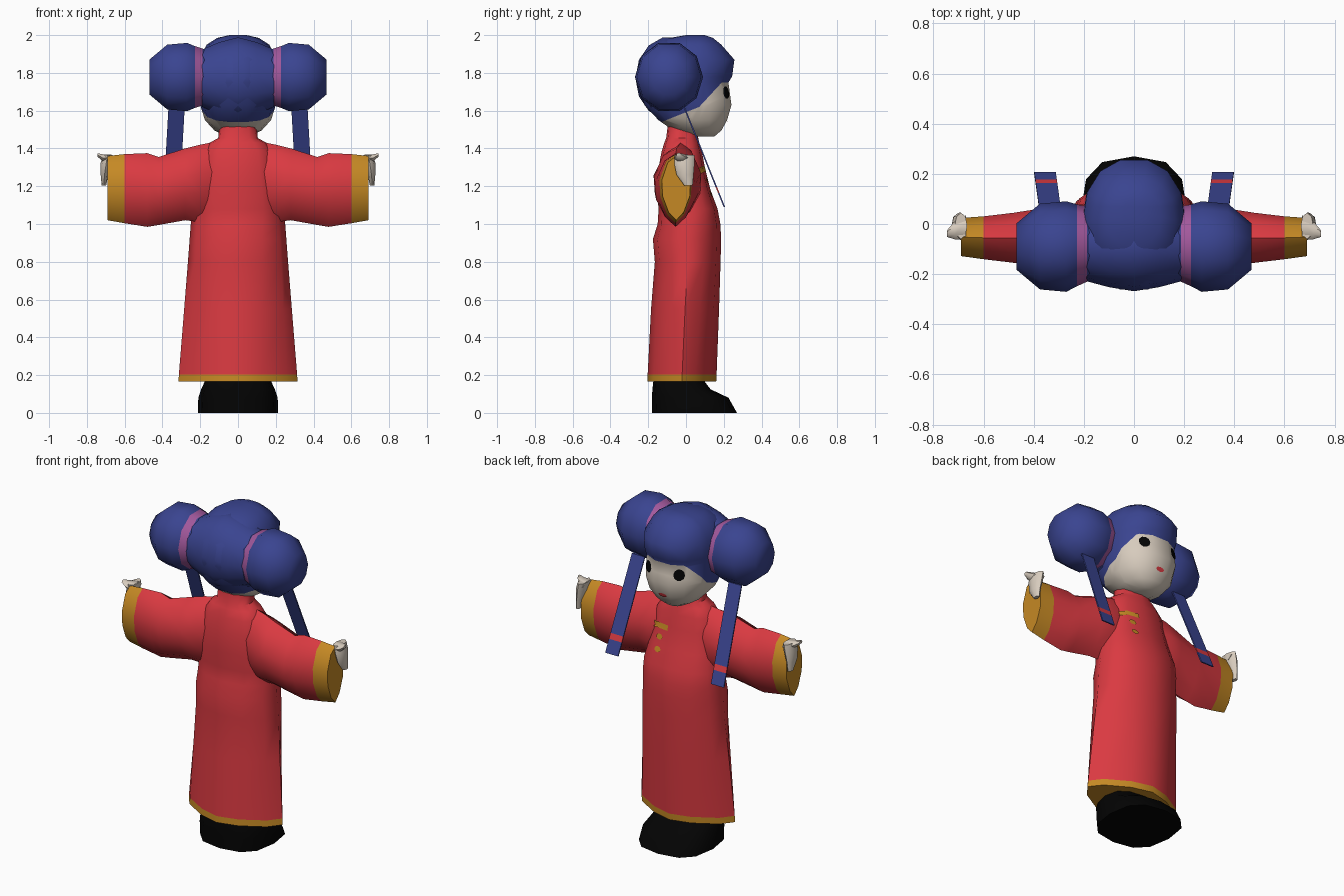
import bpy, bmesh, math
from mathutils import Vector
from mathutils.bvhtree import BVHTree

cube = bpy.data.objects.get("Cube")
if cube:
    bpy.data.objects.remove(cube, do_unlink=True)


def material(name, r, g, b):
    m = bpy.data.materials.new(name)
    m.use_nodes = True
    m.diffuse_color = (r, g, b, 1)
    bsdf = m.node_tree.nodes["Principled BSDF"]
    bsdf.inputs["Base Color"].default_value = (r, g, b, 1)
    bsdf.inputs["Roughness"].default_value = 0.9
    return m


RED = material("robe red", 0.70, 0.042, 0.053)
GOLD = material("trim gold", 0.56, 0.25, 0.018)
BLUE = material("hair blue", 0.042, 0.058, 0.28)
PINK = material("hair tie pink", 0.37, 0.10, 0.34)
SKIN = material("skin", 0.68, 0.60, 0.51)
BLACK = material("black", 0.001, 0.001, 0.001)


def finish(name, bm, mats, rule=None, angle=50):
    """Turn a bmesh into a shaded object, colouring faces by a rule on their centre."""
    bmesh.ops.recalc_face_normals(bm, faces=bm.faces)
    for f in bm.faces:
        f.material_index = rule(f.calc_center_median()) if rule else 0
    me = bpy.data.meshes.new(name)
    bm.to_mesh(me)
    bm.free()
    for m in mats:
        me.materials.append(m)
    ob = bpy.data.objects.new(name, me)
    bpy.context.collection.objects.link(ob)
    bpy.ops.object.select_all(action="DESELECT")
    ob.select_set(True)
    bpy.context.view_layer.objects.active = ob
    bpy.ops.object.shade_smooth_by_angle(angle=math.radians(angle))
    return ob


def oval(n):
    return [(math.cos(math.tau * i / n), math.sin(math.tau * i / n)) for i in range(n)]


def bend(u, power):
    """Below 1 the outline gets boxier, above 1 closer to a diamond."""
    return math.copysign(abs(u) ** power, u)


def loft(rings, outline):
    """Skin a list of 3D rings; each ring is a function of an outline point."""
    bm = bmesh.new()
    loops = [[bm.verts.new(ring(u, v)) for u, v in outline] for ring in rings]
    n = len(outline)
    for a, b in zip(loops, loops[1:]):
        for i in range(n):
            j = (i + 1) % n
            bm.faces.new((a[i], a[j], b[j], b[i]))
    bm.faces.new(loops[0])
    bm.faces.new(loops[-1])
    return bm


def level(z, back, front, half, cx=0.0, power=1.0):
    """Horizontal ring between two depths."""
    cy, ry = (back + front) / 2, (front - back) / 2
    return lambda u, v: (cx + bend(u, power) * half, cy + bend(v, power) * ry, z)


def upright(x, cy, cz, ry, rz):
    """Ring standing across the x axis."""
    return lambda u, v: (x, cy + u * ry, cz + v * rz)


def decal(name, target, points, mat):
    """Thin painted patch projected from the face side onto a part."""
    tree = BVHTree.FromPolygons([v.co for v in target.data.vertices],
                                [p.vertices for p in target.data.polygons])
    bm = bmesh.new()

    def drop(x, z):
        hit, normal, _, _ = tree.ray_cast(Vector((x, 1, z)), Vector((0, -1, 0)))
        return bm.verts.new(hit + normal * 0.006)

    n = len(points)
    mid = drop(sum(p[0] for p in points) / n, sum(p[1] for p in points) / n)
    rim = [drop(*p) for p in points]
    for i in range(n):
        bm.faces.new((mid, rim[i], rim[(i + 1) % n]))
    return finish(name, bm, [mat])


def spot(x, z, rx, rz, n=10):
    return [(x + u * rx, z + v * rz) for u, v in oval(n)]


# Shoes, one dark block with a sloping toe
shoe_rings = [level(z, back, front, half, power=0.75) for z, back, front, half in
              ((0.0, -0.18, 0.27, 0.213), (0.08, -0.18, 0.225, 0.21),
               (0.125, -0.178, 0.13, 0.195), (0.19, -0.17, 0.08, 0.165))]
finish("shoes", loft(shoe_rings, oval(12)), [BLACK])

# Robe from the ridged hem to the round collar
robe_rings = [level(z, back, front, half, power=power) for z, back, front, half, power in
              ((0.165, -0.205, 0.16, 0.315, 1.35), (0.203, -0.203, 0.162, 0.313, 1.35),
               (0.55, -0.185, 0.175, 0.285, 1.2), (0.8, -0.165, 0.183, 0.265, 1.05),
               (0.92, -0.175, 0.186, 0.256, 1.0), (1.0, -0.15, 0.182, 0.25, 0.95),
               (1.08, -0.145, 0.167, 0.24, 0.85), (1.18, -0.155, 0.13, 0.22, 0.8),
               (1.3, -0.145, 0.1, 0.2, 0.8), (1.38, -0.13, 0.085, 0.185, 0.8),
               (1.43, -0.115, 0.07, 0.15, 0.8), (1.455, -0.105, 0.065, 0.105, 0.8),
               (1.52, -0.097, 0.055, 0.098, 0.8))]
robe = finish("robe", loft(robe_rings, oval(12)), [RED, GOLD], lambda c: int(c.z < 0.2))

# Chest fastening and buttons
bar = [(0.05, 1.275), (0.05, 1.305), (0.12, 1.305), (0.175, 1.29),
       (0.19, 1.255), (0.17, 1.26), (0.12, 1.275)]
decal("chest_fastening", robe, bar, GOLD)
for i, z in enumerate((1.23, 1.16)):
    decal(f"chest_button_{i + 1}", robe, spot(0.1, z, 0.022, 0.016), GOLD)

# Head with hairline cut into the surface
head_rings = [level(z, back, front, half, power=0.9) for z, back, front, half in
              ((1.462, 0.03, 0.15, 0.06), (1.495, -0.07, 0.19, 0.125),
               (1.55, -0.15, 0.222, 0.175), (1.63, -0.225, 0.246, 0.2),
               (1.75, -0.265, 0.23, 0.21), (1.78, -0.268, 0.25, 0.21),
               (1.87, -0.25, 0.262, 0.205), (1.95, -0.16, 0.19, 0.165),
               (1.985, -0.09, 0.145, 0.11), (2.0, 0.0, 0.1, 0.045))]
bm = loft(head_rings, oval(14))
temple = Vector((0, 0.07, 1.62))
for normal in ((0, 1, 0), (0, -1.08, 1), (0, -0.4, 1)):
    bmesh.ops.bisect_plane(bm, geom=bm.verts[:] + bm.edges[:] + bm.faces[:],
                           plane_co=temple, plane_no=Vector(normal).normalized())


def is_skin(c):
    d = c.y - temple.y
    line = min(1.75, temple.z + 1.08 * d) if d > 0 else temple.z + 0.4 * d
    return int(c.z < line)


head = finish("head", bm, [BLUE, SKIN], is_skin, 60)

# Hair at the back, swept sideways into the two ties
swept = [upright(x, -0.08, 1.772, ry, rz) for x, ry, rz in
         ((-0.19, 0.148, 0.156), (-0.1, 0.172, 0.195), (0, 0.188, 0.222),
          (0.1, 0.172, 0.195), (0.19, 0.148, 0.156))]
finish("back_hair", loft(swept, oval(14)), [BLUE], angle=60)

# Face
for side, s in (("left", 1), ("right", -1)):
    decal(f"{side}_eye", head, spot(0.1 * s, 1.695, 0.029, 0.034), BLACK)
decal("mouth", head, spot(0, 1.555, 0.028, 0.012, 8), RED)

# Paired parts
drop_shape = [(0, 1), (0.55, 0.8), (0.95, 0.25), (0.9, -0.25), (0.5, -0.75),
              (0, -1), (-0.5, -0.75), (-0.9, -0.25), (-0.95, 0.25), (-0.55, 0.8)]
for side, s in (("left", 1), ("right", -1)):
    # Wide sleeve with gold cuff, running into the shoulder
    sleeve = [upright(x * s, cy, cz, ry, rz) for x, cy, cz, ry, rz in
              ((0.1, -0.025, 1.23, 0.08, 0.21), (0.2, -0.035, 1.215, 0.122, 0.205),
               (0.28, -0.05, 1.21, 0.128, 0.19), (0.42, -0.055, 1.175, 0.115, 0.18),
               (0.48, -0.055, 1.18, 0.105, 0.195), (0.6, -0.055, 1.187, 0.09, 0.183),
               (0.69, -0.052, 1.19, 0.08, 0.17))]
    finish(f"{side}_sleeve", loft(sleeve, drop_shape), [RED, GOLD],
           lambda c: int(abs(c.x) > 0.6))

    # Hand drooping from the cuff, with the fingertips spread outward
    palm = [level(z, back, front, half, x * s) for z, back, front, half, x in
            ((1.205, -0.01, 0.035, 0.012, 0.71), (1.26, -0.05, 0.04, 0.02, 0.707),
             (1.32, -0.062, 0.045, 0.03, 0.698), (1.365, -0.06, 0.045, 0.025, 0.69))]
    finish(f"{side}_hand", loft(palm, oval(8)), [SKIN])
    fingers = [upright(0.67 * s, -0.015, 1.345, 0.05, 0.025),
               upright(0.715 * s, -0.025, 1.35, 0.036, 0.022),
               upright(0.745 * s, -0.038, 1.366, 0.014, 0.01)]
    finish(f"{side}_fingers", loft(fingers, oval(6)), [SKIN])

    # Hair bun gathered by a tie
    bun = [upright(x * s, -0.09 + shift, 1.778, r * 0.95, r) for x, r, shift in
           ((0.15, 0.14, 0.01), (0.187, 0.158, 0.01), (0.228, 0.172, 0.005),
            (0.27, 0.19, 0), (0.375, 0.18, 0), (0.468, 0.098, 0))]
    finish(f"{side}_hair_bun", loft(bun, oval(10)), [BLUE, PINK],
           lambda c: int(0.18 < abs(c.x) < 0.228), 75)

    # Flat hair tail with a red band
    top, tip = Vector((0.325 * s, -0.01, 1.62)), Vector((0.355 * s, 0.203, 1.09))
    tail = []
    for t in (0, 0.8, 0.86, 1):
        p = top.lerp(tip, t)
        tail.append(level(p.z, p.y - 0.004, p.y + 0.004, 0.043, p.x))
    corners = [(1, 1), (-1, 1), (-1, -1), (1, -1)]
    band = (top.lerp(tip, 0.86).z, top.lerp(tip, 0.8).z)
    finish(f"{side}_hair_tail", loft(tail, corners), [BLUE, RED],
           lambda c: int(band[0] < c.z < band[1]), 30)
